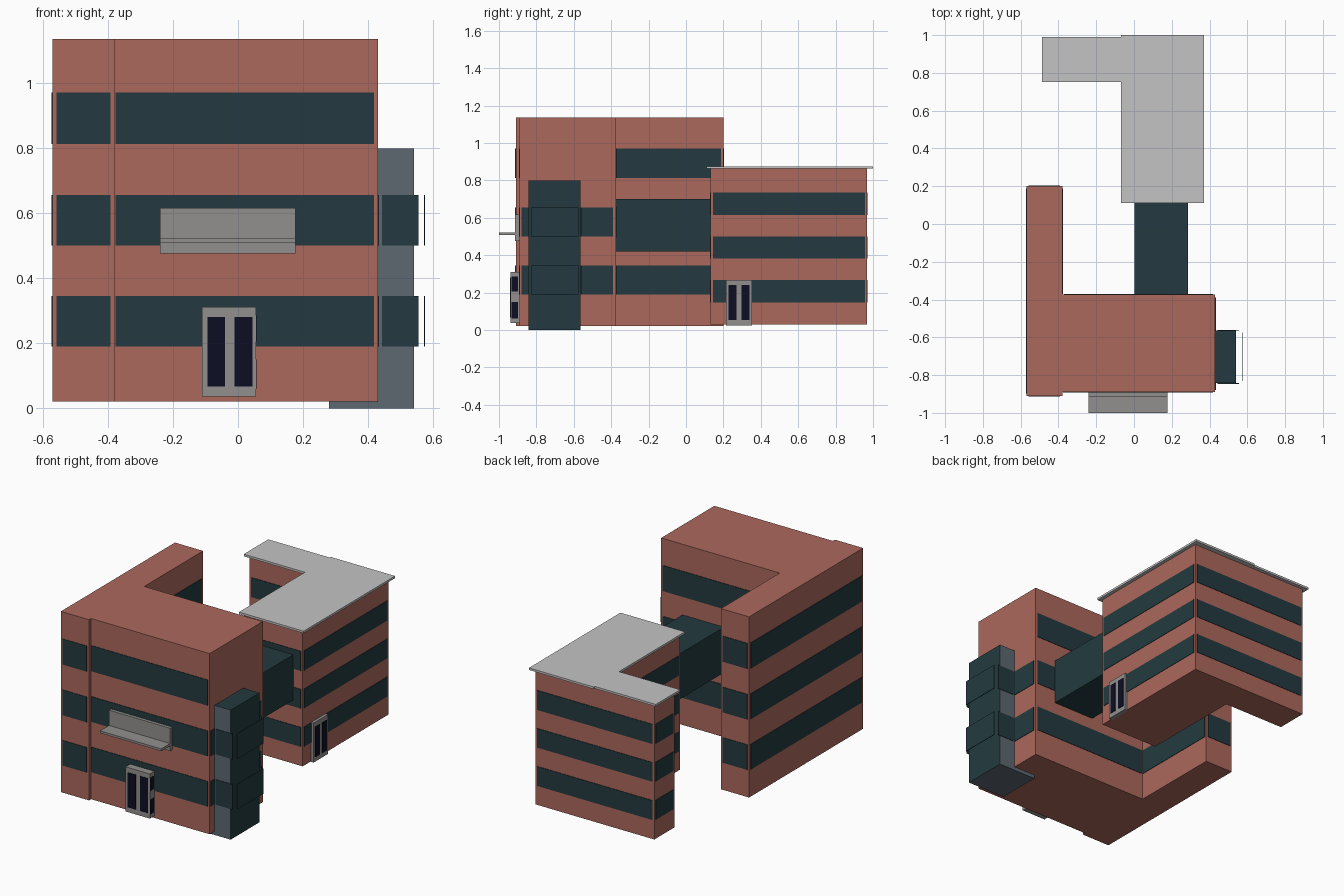
import bpy, bmesh

if "Cube" in bpy.data.objects:
    bpy.data.objects.remove(bpy.data.objects["Cube"])

def mat(name, rgb):
    m = bpy.data.materials.new(name)
    m.diffuse_color = (*rgb, 1)
    m.use_nodes = True
    m.node_tree.nodes["Principled BSDF"].inputs["Base Color"].default_value = m.diffuse_color
    return m

BRICK = mat("brick red", (0.41, 0.14, 0.107))
GLASS = mat("dark teal glass", (0.017, 0.042, 0.05))
ROOF = mat("light grey roof", (0.55, 0.55, 0.55))
GREY = mat("warm grey", (0.29, 0.28, 0.27))
SLATE = mat("slate", (0.11, 0.14, 0.167))
NAVY = mat("navy", (0.004, 0.004, 0.018))


def finish(name, bm, *mats):
    me = bpy.data.meshes.new(name)
    bmesh.ops.recalc_face_normals(bm, faces=bm.faces)
    bm.to_mesh(me)
    bm.free()
    for m in mats:
        me.materials.append(m)
    ob = bpy.data.objects.new(name, me)
    bpy.context.collection.objects.link(ob)
    return ob


def add_box(bm, x, y, z):
    v = [bm.verts.new((a, b, c)) for a in x for b in y for c in z]
    for f in ((0, 1, 3, 2), (4, 6, 7, 5), (0, 4, 5, 1), (2, 3, 7, 6), (0, 2, 6, 4), (1, 5, 7, 3)):
        bm.faces.new([v[i] for i in f])


def box(name, x, y, z, m):
    bm = bmesh.new()
    add_box(bm, x, y, z)
    return finish(name, bm, m)


def prism(name, outline, z, m):
    """Extrude a floor-plan outline between two heights."""
    bm = bmesh.new()
    lo = [bm.verts.new((x, y, z[0])) for x, y in outline]
    hi = [bm.verts.new((x, y, z[1])) for x, y in outline]
    bm.faces.new(lo)
    bm.faces.new(hi)
    n = len(outline)
    for i in range(n):
        j = (i + 1) % n
        bm.faces.new((lo[i], lo[j], hi[j], hi[i]))
    return finish(name, bm, m)


def bands(name, walls, rows, t=0.003):
    """Thin window strips. wall = (axis, plane, outward sign, start, end)."""
    bm = bmesh.new()
    for axis, p, s, a, b in walls:
        d = sorted((p - s * 0.001, p + s * t))
        for z in rows:
            if axis == 'x':
                add_box(bm, d, (a, b), z)
            else:
                add_box(bm, (a, b), d, z)
    return finish(name, bm, GLASS)


# Front building: L plan with a slightly projecting left wing
prism("front_building_walls",
      [(-0.57, -0.91), (-0.378, -0.91), (-0.378, -0.89), (0.43, -0.89),
       (0.43, -0.373), (-0.378, -0.373), (-0.378, 0.2), (-0.57, 0.2)],
      (0.022, 1.135), BRICK)
rows = [(0.19, 0.345), (0.50, 0.656), (0.812, 0.97)]
bands("front_building_windows", [
    ('y', -0.91, -1, -0.558, -0.392),
    ('y', -0.89, -1, -0.376, 0.418),
    ('y', -0.373, 1, -0.37, 0.418),
    ('x', -0.378, 1, -0.37, 0.187),
    ('x', -0.57, -1, -0.897, 0.187),
    ('y', 0.2, 1, -0.558, -0.392)], rows)
bands("front_building_side_windows", [('x', 0.43, 1, -0.88, -0.39)], rows[:2])

# Rear building: smaller L plan with overhanging flat roof
prism("rear_building_walls",
      [(-0.05, 0.132), (0.348, 0.132), (0.348, 0.968), (-0.462, 0.968),
       (-0.462, 0.772), (-0.05, 0.772)], (0.028, 0.863), BRICK)
prism("rear_building_roof",
      [(-0.07, 0.11), (0.37, 0.11), (0.37, 1.0), (-0.07, 1.0), (-0.07, 0.99),
       (-0.487, 0.99), (-0.487, 0.752), (-0.07, 0.752)], (0.862, 0.875), ROOF)
rear_rows = [(0.146, 0.266), (0.382, 0.5), (0.614, 0.735)]
bands("rear_building_windows", [
    ('y', 0.132, -1, -0.038, 0.336),
    ('x', 0.348, 1, 0.145, 0.956),
    ('y', 0.968, 1, -0.45, 0.336),
    ('x', -0.462, -1, 0.784, 0.956),
    ('y', 0.772, -1, -0.45, -0.06),
    ('x', -0.05, -1, 0.145, 0.76)], rear_rows)

# Glazed bridge between the buildings
box("bridge", (0.002, 0.285), (-0.38, 0.135), (0.42, 0.70), GLASS)

# Lift tower: glass outer face and top, slate elsewhere
tower = box("lift_tower", (0.28, 0.54), (-0.843, -0.563), (0.0, 0.798), SLATE)
tower.data.materials.append(GLASS)
for f in tower.data.polygons:
    if f.normal.x > 0.5 or f.normal.z > 0.5:
        f.material_index = 1
bands("lift_tower_panels", [
    ('y', -0.843, -1, 0.442, 0.555),
    ('y', -0.563, 1, 0.442, 0.555),
    ('x', 0.572, 1, -0.83, -0.575)], rows[:2])

# Entrance canopy with back board
box("canopy_board", (-0.24, 0.177), (-0.913, -0.885), (0.476, 0.616), GREY)
box("canopy_slab", (-0.24, 0.177), (-1.0, -0.9), (0.508, 0.522), GREY)

# Front door with two dark leaves and side panes
box("front_door_frame", (-0.11, 0.055), (-0.937, -0.885), (0.036, 0.311), GREY)
for i, x in enumerate((-0.094, -0.01)):
    box(f"front_door_leaf_{i}", (x, x + 0.054), (-0.94, -0.934), (0.067, 0.281), NAVY)
for i, (a, b) in enumerate(((0.06, 0.15), (0.205, 0.285))):
    box(f"front_door_side_pane_{i}", (0.052, 0.057), (-0.933, -0.898), (a, b), NAVY)

# Rear building door on the right side
box("rear_door_frame", (0.34, 0.366), (0.213, 0.353), (0.025, 0.268), GREY)
for i, y in enumerate((0.227, 0.297)):
    box(f"rear_door_leaf_{i}", (0.363, 0.369), (y, y + 0.043), (0.053, 0.24), NAVY)
